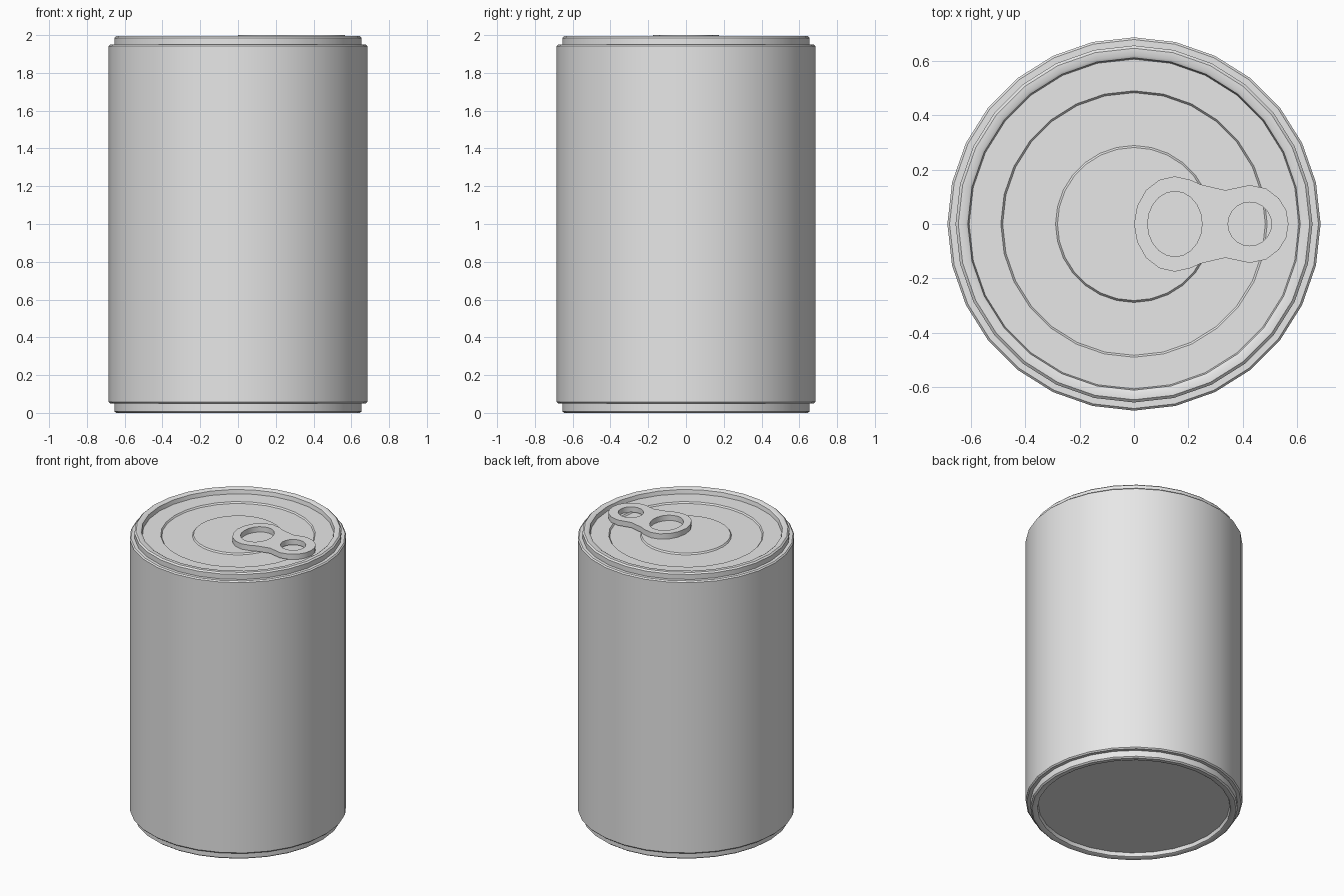
import bpy
import bmesh
from math import cos, sin, pi, radians

if "Cube" in bpy.data.objects:
    bpy.data.objects.remove(bpy.data.objects["Cube"])

SIDES = 28

metal = bpy.data.materials.new("bare grey metal")
metal.use_nodes = True
grey = (0.8, 0.8, 0.8, 1)
metal.diffuse_color = grey
metal.node_tree.nodes["Principled BSDF"].inputs["Base Color"].default_value = grey


def finish(name, bm):
    """Turn a bmesh into a smooth-shaded object with sharp edges kept."""
    bmesh.ops.recalc_face_normals(bm, faces=bm.faces)
    mesh = bpy.data.meshes.new(name)
    bm.to_mesh(mesh)
    bm.free()
    mesh.materials.append(metal)
    obj = bpy.data.objects.new(name, mesh)
    bpy.context.collection.objects.link(obj)
    bpy.ops.object.select_all(action="DESELECT")
    obj.select_set(True)
    bpy.context.view_layer.objects.active = obj
    bpy.ops.object.shade_smooth_by_angle(angle=radians(35))
    return obj


def lathe(name, profile):
    """Revolve (radius, height) points and cap both ends with a flat disc."""
    bm = bmesh.new()
    rings = [[bm.verts.new((r * cos(2 * pi * i / SIDES), r * sin(2 * pi * i / SIDES), z))
              for i in range(SIDES)] for r, z in profile]
    for low, high in zip(rings, rings[1:]):
        for i in range(SIDES):
            j = (i + 1) % SIDES
            bm.faces.new((low[i], low[j], high[j], high[i]))
    bm.faces.new(rings[0][::-1])
    bm.faces.new(rings[-1])
    return finish(name, bm)


def loop(bm, points, z):
    verts = [bm.verts.new((x, y, z)) for x, y in points]
    return [bm.edges.new((v, verts[(i + 1) % len(verts)])) for i, v in enumerate(verts)]


def ellipse(cx, rx, ry, n=20):
    return [(cx + rx * cos(2 * pi * i / n), ry * sin(2 * pi * i / n)) for i in range(n)]


# Can: recessed base, rolled rims, straight wall, stepped lid
lathe("can_body", [
    (0.605, 0.03), (0.61, 0.005), (0.62, 0), (0.645, 0), (0.655, 0.008),
    (0.655, 0.05), (0.677, 0.05), (0.685, 0.058),
    (0.685, 1.942), (0.677, 1.95), (0.655, 1.95),
    (0.655, 1.985), (0.645, 1.994), (0.62, 1.994), (0.61, 1.988), (0.605, 1.96),
    (0.489, 1.96), (0.482, 1.95), (0.288, 1.95), (0.281, 1.96)])

# Pull tab: one outline, mirrored front to back, with two finger holes
half = [(0, 0), (0.012, 0.067), (0.044, 0.124), (0.093, 0.162), (0.15, 0.175),
        (0.207, 0.162), (0.245, 0.145), (0.335, 0.124), (0.425, 0.143),
        (0.485, 0.13), (0.532, 0.094), (0.559, 0.05), (0.567, 0)]
outline = half + [(x, -y) for x, y in half[-2:0:-1]]

bm = bmesh.new()
edges = []
for points in (outline, ellipse(0.15, 0.1, 0.12), ellipse(0.425, 0.08, 0.08)):
    edges += loop(bm, points, 1.963)
bmesh.ops.triangle_fill(bm, edges=edges, use_beauty=True)
top = bmesh.ops.extrude_face_region(bm, geom=bm.faces[:])["geom"]
bmesh.ops.translate(bm, vec=(0, 0, 0.037),
                    verts=[v for v in top if isinstance(v, bmesh.types.BMVert)])
finish("pull_tab", bm)
